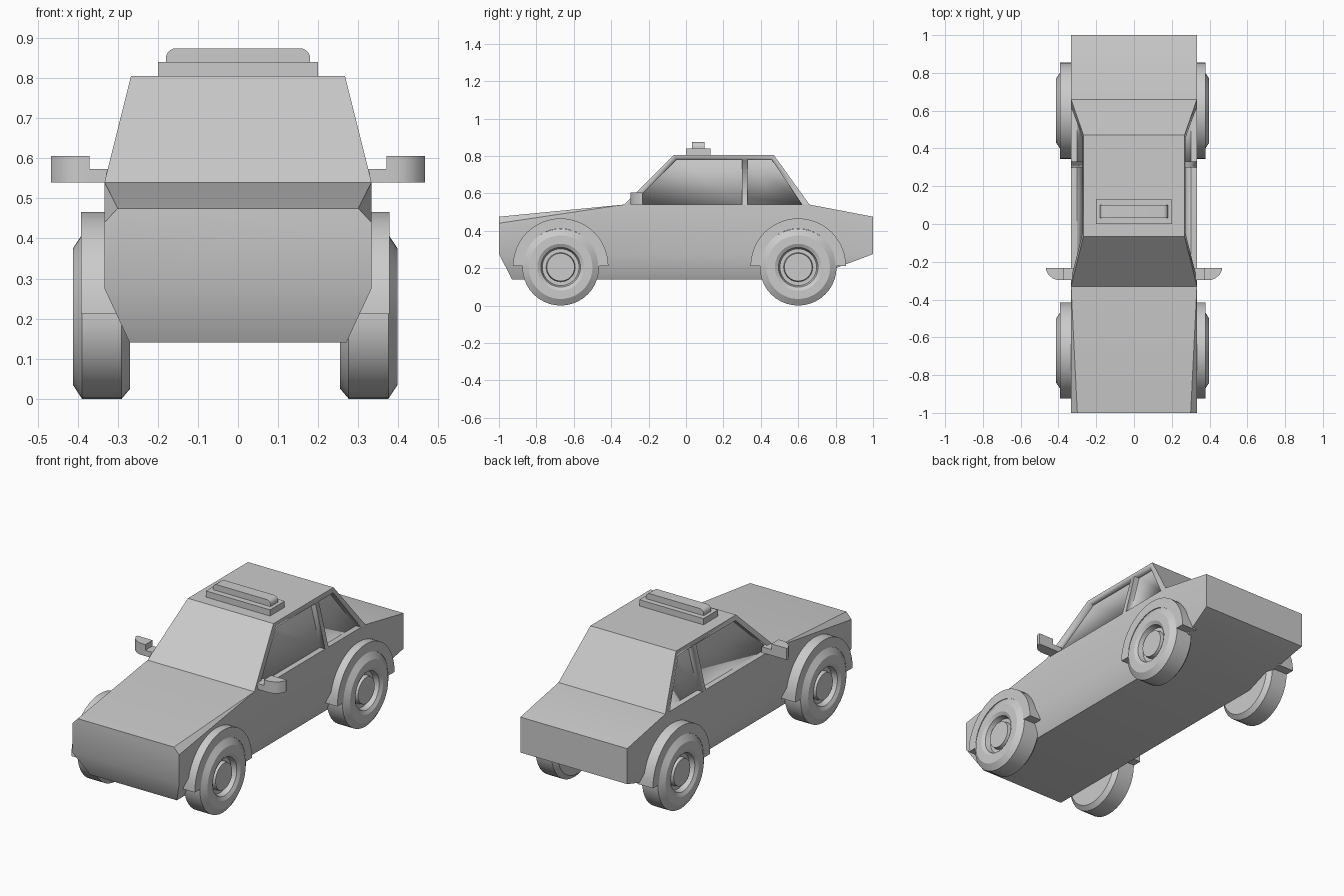
import bpy, bmesh
from math import sin, cos, pi, radians

if "Cube" in bpy.data.objects:
    bpy.data.objects.remove(bpy.data.objects["Cube"])

grey = bpy.data.materials.new("plain grey")
grey.use_nodes = True
grey.diffuse_color = (0.6, 0.6, 0.6, 1)
grey.node_tree.nodes["Principled BSDF"].inputs["Base Color"].default_value = (0.6, 0.6, 0.6, 1)


def finish(bm, name):
    bmesh.ops.recalc_face_normals(bm, faces=bm.faces)
    mesh = bpy.data.meshes.new(name)
    bm.to_mesh(mesh)
    bm.free()
    mesh.materials.append(grey)
    mesh.polygons.foreach_set("use_smooth", [True] * len(mesh.polygons))
    mesh.set_sharp_from_angle(angle=radians(28))
    obj = bpy.data.objects.new(name, mesh)
    bpy.context.collection.objects.link(obj)
    return obj


def hull(name, half_points):
    """Convex solid from points mirrored across x."""
    bm = bmesh.new()
    for x, y, z in half_points:
        bm.verts.new((x, y, z))
        bm.verts.new((-x, y, z))
    bmesh.ops.convex_hull(bm, input=bm.verts)
    bmesh.ops.dissolve_limit(bm, angle_limit=0.01, verts=bm.verts, edges=bm.edges)
    return finish(bm, name)


def prism(name, points, place_a, place_b):
    """Solid between two placements of one flat outline."""
    bm = bmesh.new()
    a = [bm.verts.new(place_a(*p)) for p in points]
    b = [bm.verts.new(place_b(*p)) for p in points]
    bm.faces.new(a)
    bm.faces.new(b)
    for i in range(len(a)):
        j = (i + 1) % len(a)
        bm.faces.new((a[i], a[j], b[j], b[i]))
    return finish(bm, name)


def lathe(name, profile, side, centre, steps=40):
    """Spin an (x, radius) profile around the axle."""
    bm = bmesh.new()
    cx, cy, cz = centre
    verts = [bm.verts.new((cx + side * x, cy, cz + r)) for x, r in profile]
    edges = [bm.edges.new(pair) for pair in zip(verts, verts[1:])]
    bmesh.ops.spin(bm, geom=verts + edges, cent=centre, axis=(1, 0, 0),
                   angle=2 * pi, steps=steps)
    bmesh.ops.remove_doubles(bm, verts=bm.verts, dist=0.0005)
    return finish(bm, name)


# Lower body with tapered hood edges and angled sills
WAIST = 0.54
hull("body", [
    (0.333, -1, 0.275), (0.333, -1, 0.44), (0.30, -1, 0.475),
    (0.333, -0.33, WAIST), (0.333, 0.66, WAIST),
    (0.333, 1, 0.475), (0.333, 1, 0.275),
    (0.27, -0.93, 0.14), (0.27, 0.64, 0.14)])

# Cabin
cabin = hull("cabin", [
    (0.333, -0.33, WAIST), (0.333, 0.66, WAIST),
    (0.267, -0.065, 0.805), (0.267, 0.47, 0.805)])


def cabin_x(z):
    return 0.333 - (z - WAIST) * 0.249


# Recessed side windows, cut parallel to the leaning sides
windows = {
    "front_window": [(-0.33, 0.5), (-0.05, 0.78), (0.30, 0.78), (0.30, 0.5)],
    "rear_window": [(0.33, 0.5), (0.33, 0.78), (0.458, 0.78), (0.647, 0.5)],
}
for side, label in ((1, "left"), (-1, "right")):
    for name, outline in windows.items():
        cutter = prism(f"{label}_{name}_cutter", outline,
                       lambda y, z: (side * (cabin_x(z) - 0.032), y, z),
                       lambda y, z: (side * (cabin_x(z) + 0.06), y, z))
        cutter.hide_render = True
        cutter.hide_set(True)
        cut = cabin.modifiers.new(cutter.name, 'BOOLEAN')
        cut.object = cutter
        cut.operation = 'DIFFERENCE'
        cut.solver = 'EXACT'

# Apply the cuts and drop the cutters
bpy.context.view_layer.update()
cut_mesh = bpy.data.meshes.new_from_object(
    cabin.evaluated_get(bpy.context.evaluated_depsgraph_get()))
cabin.modifiers.clear()
cabin.data = cut_mesh
for obj in [o for o in bpy.data.objects if o.name.endswith("_cutter")]:
    bpy.data.objects.remove(obj)

# Wheels, wheel arches and mirrors
WHEEL = [(0.262, 0), (0.262, 0.18), (0.283, 0.205), (0.382, 0.205), (0.405, 0.17),
         (0.405, 0.125), (0.394, 0.106), (0.365, 0.098), (0.365, 0.078),
         (0.388, 0.074), (0.388, 0)]
SHIFT = -0.007
arcs = [pi * i / 24 for i in range(25)]
arch = [(0.255 * cos(a), 0.255 * sin(a)) for a in arcs]
arch += [(0.2 * cos(a), 0.2 * sin(a)) for a in reversed(arcs)]
mirror_head = [(0.37, -0.297), (0.405, -0.297), (0.43, -0.288), (0.452, -0.27),
               (0.466, -0.245), (0.466, -0.232), (0.37, -0.232)]
mirror_arm = [(0.31, -0.297), (0.371, -0.297), (0.371, -0.232), (0.31, -0.232)]

for side, label in ((1, "left"), (-1, "right")):
    for end, axle_y in (("front", -0.67), ("rear", 0.60)):
        lathe(f"{end}_{label}_wheel", WHEEL, side, (SHIFT, axle_y, 0.205))
        prism(f"{end}_{label}_arch", arch,
              lambda y, z: (SHIFT + side * 0.29, axle_y + y, 0.211 + z),
              lambda y, z: (SHIFT + side * 0.385, axle_y + y, 0.211 + z))
    for name, outline, top in (("mirror", mirror_head, 0.605),
                               ("mirror_arm", mirror_arm, 0.573)):
        prism(f"{label}_{name}", outline,
              lambda x, y: (side * x, y, WAIST),
              lambda x, y: (side * x, y, top))

# Roof light: flat base and rounded bar
prism("roof_light_base", [(-0.2, 0.8), (0.2, 0.8), (0.2, 0.84), (-0.2, 0.84)],
      lambda x, z: (x, 0.0, z), lambda x, z: (x, 0.13, z))
corner = [pi / 2 * i / 6 for i in range(7)]
bar = [(0.155 + 0.025 * cos(a), 0.849 + 0.025 * sin(a)) for a in corner]
bar = [(0.18, 0.835)] + bar + [(-x, z) for x, z in reversed(bar)] + [(-0.18, 0.835)]
prism("roof_light_bar", bar,
      lambda x, z: (x, 0.033, z), lambda x, z: (x, 0.1, z))
